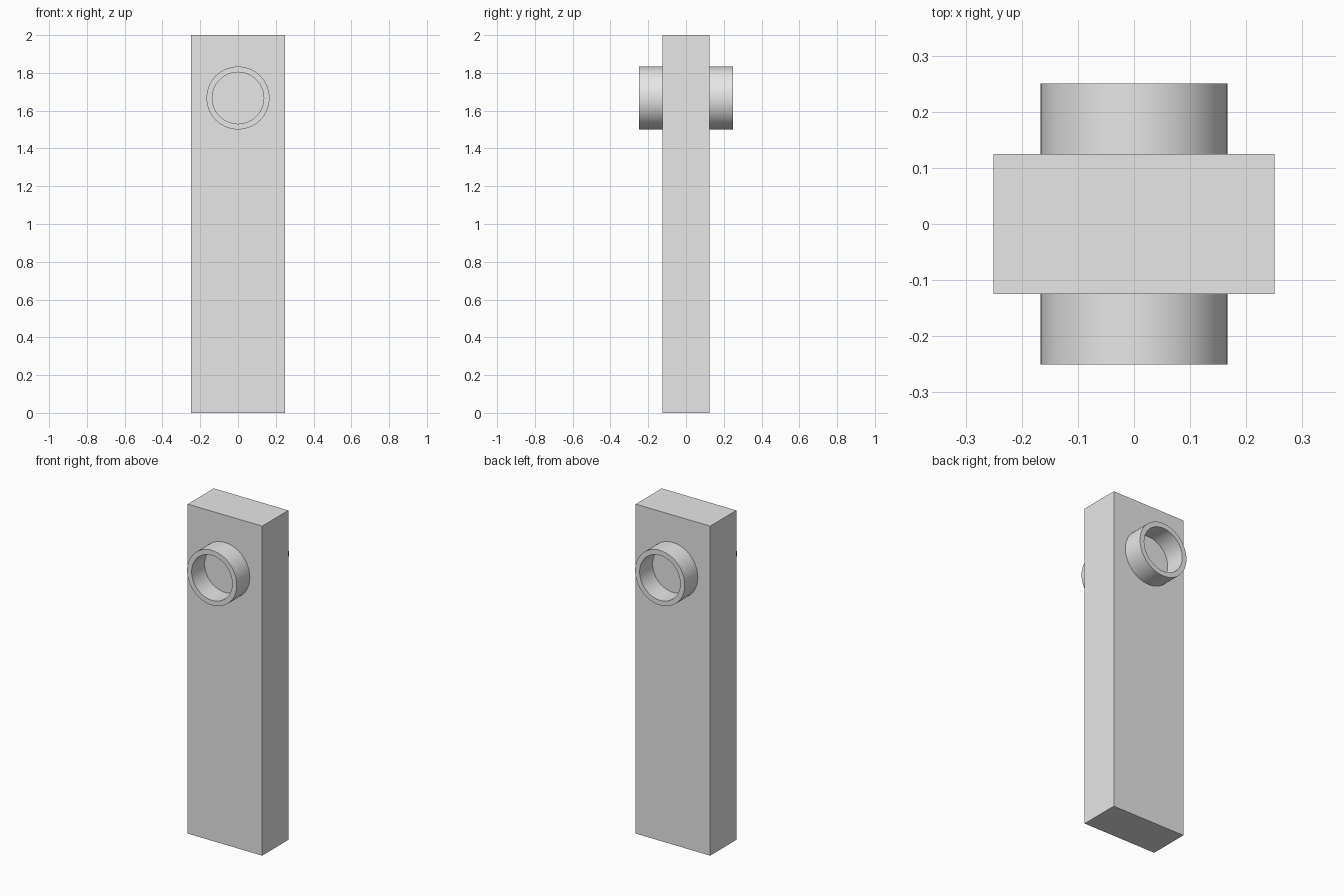
import bpy
import bmesh
import math
from mathutils import Matrix, Vector

cube = bpy.data.objects.get("Cube")
if cube:
    bpy.data.objects.remove(cube, do_unlink=True)

WIDTH, DEPTH, HEIGHT = 0.5, 0.25, 2.0
RING_Z, RING_OUTER, RING_INNER = 1.667, 0.1667, 0.1365
RING_TIP = 0.25
SEGMENTS = 64

# Single light grey
grey = bpy.data.materials.new("light_grey")
grey.use_nodes = True
grey.diffuse_color = (0.8, 0.8, 0.8, 1)
grey.node_tree.nodes["Principled BSDF"].inputs["Base Color"].default_value = (0.8, 0.8, 0.8, 1)


def make_object(name, bm):
    bmesh.ops.recalc_face_normals(bm, faces=bm.faces)
    mesh = bpy.data.meshes.new(name)
    bm.to_mesh(mesh)
    bm.free()
    mesh.materials.append(grey)
    obj = bpy.data.objects.new(name, mesh)
    bpy.context.collection.objects.link(obj)
    return obj


# Upright slab
bm = bmesh.new()
bmesh.ops.create_cube(bm, size=1, matrix=Matrix.Translation((0, 0, HEIGHT / 2))
                      @ Matrix.Diagonal((WIDTH, DEPTH, HEIGHT, 1)))
make_object("slab", bm)


# Hollow collar on a face of the slab, turned around the y axis
def make_collar(name, side):
    base = side * DEPTH / 2
    tip = side * RING_TIP
    profile = [(RING_OUTER, base), (RING_OUTER, tip), (RING_INNER, tip), (RING_INNER, base)]
    bm = bmesh.new()
    verts = [bm.verts.new((r, y, RING_Z)) for r, y in profile]
    edges = [bm.edges.new((verts[i], verts[(i + 1) % 4])) for i in range(4)]
    bmesh.ops.spin(bm, geom=verts + edges, cent=Vector((0, 0, RING_Z)), axis=Vector((0, 1, 0)),
                   angle=math.tau, steps=SEGMENTS, use_duplicate=False)
    bmesh.ops.remove_doubles(bm, verts=bm.verts, dist=1e-5)
    # The seat against the slab is left open
    seat = [f for f in bm.faces if all(abs(v.co.y - base) < 1e-5 for v in f.verts)]
    bmesh.ops.delete(bm, geom=seat, context='FACES')
    obj = make_object(name, bm)
    bpy.ops.object.select_all(action='DESELECT')
    obj.select_set(True)
    bpy.context.view_layer.objects.active = obj
    bpy.ops.object.shade_smooth_by_angle(angle=math.radians(30))


make_collar("front_collar", -1)
make_collar("back_collar", 1)
